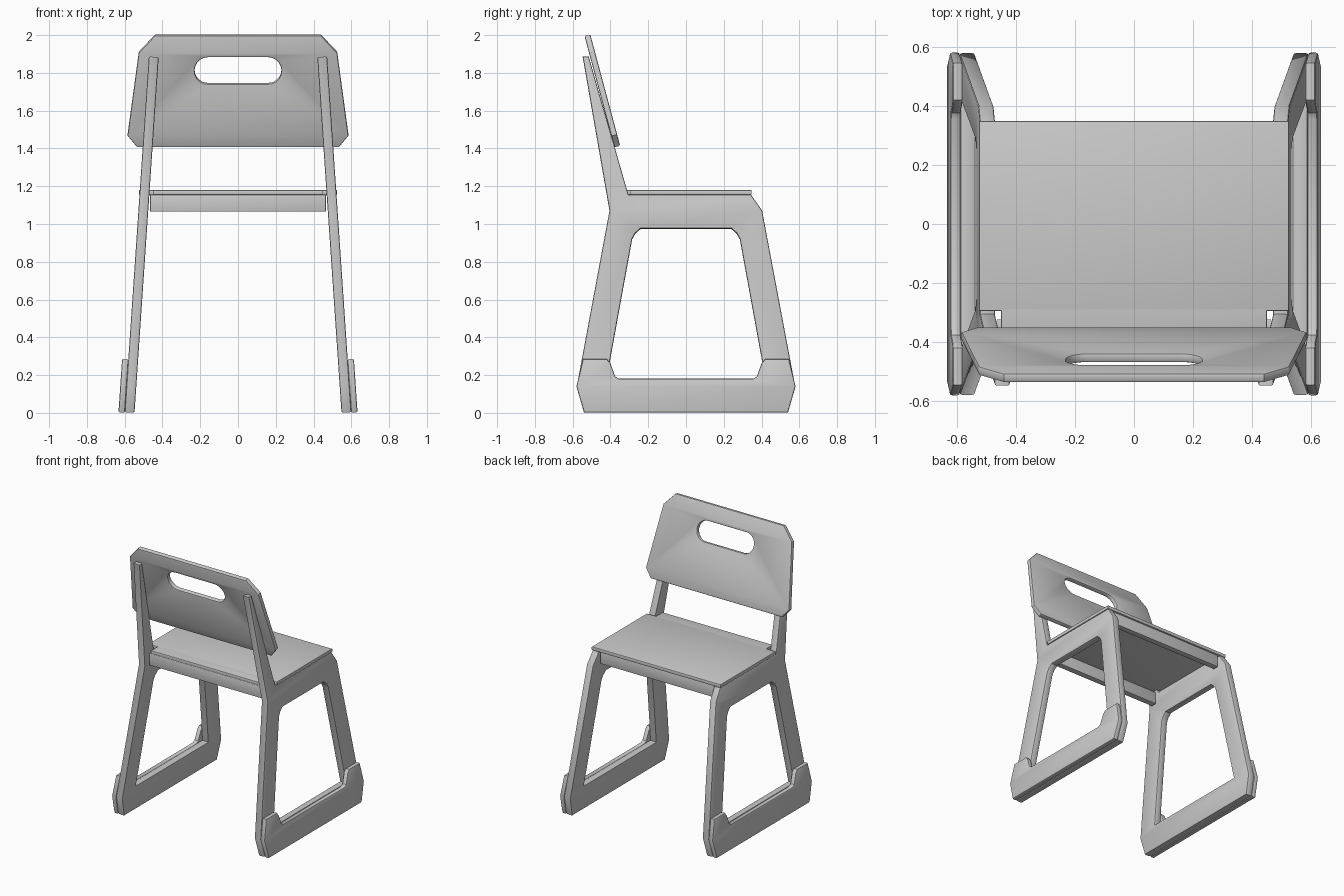
import bpy, bmesh, math
from mathutils import Matrix, Vector

old = bpy.data.objects.get("Cube")
if old:
    bpy.data.objects.remove(old, do_unlink=True)

mat = bpy.data.materials.new("plain grey")
mat.use_nodes = True
grey = (0.6, 0.6, 0.6, 1)
mat.diffuse_color = grey
mat.node_tree.nodes["Principled BSDF"].inputs["Base Color"].default_value = grey


def panel(name, loops, thickness, u, v, origin, bevel=0.008):
    """Sheet cut from outline loops in the (u, v) plane, with eased edges."""
    curve = bpy.data.curves.new(name, 'CURVE')
    curve.dimensions = '2D'
    curve.fill_mode = 'BOTH'
    curve.extrude = thickness / 2 - bevel
    curve.bevel_depth = bevel
    curve.bevel_resolution = 1
    curve.offset = -bevel
    for loop in loops:
        spline = curve.splines.new('POLY')
        spline.points.add(len(loop) - 1)
        for point, (a, b) in zip(spline.points, loop):
            point.co = (a, b, 0, 1)
        spline.use_cyclic_u = True
    obj = bpy.data.objects.new(name, curve)
    bpy.context.collection.objects.link(obj)
    bpy.ops.object.select_all(action='DESELECT')
    obj.select_set(True)
    bpy.context.view_layer.objects.active = obj
    bpy.ops.object.convert(target='MESH')
    obj = bpy.context.object
    obj.name = name
    # place the sheet in its plane
    u, v = Vector(u), Vector(v)
    w = u.cross(v).normalized()
    mesh = obj.data
    mesh.transform(Matrix.Translation(origin) @ Matrix((u, v, w)).transposed().to_4x4())
    bm = bmesh.new()
    bm.from_mesh(mesh)
    bmesh.ops.remove_doubles(bm, verts=bm.verts, dist=0.0002)
    bmesh.ops.recalc_face_normals(bm, faces=bm.faces)
    bm.to_mesh(mesh)
    bm.free()
    mesh.materials.clear()
    mesh.materials.append(mat)
    bpy.ops.object.shade_smooth_by_angle(angle=math.radians(30))
    return obj


def mirrored(half):
    """Complete a symmetric outline from its positive half."""
    return half + [(-a, b) for a, b in reversed(half)]


# Side frames with tapering back posts, and runner plates on their outside
frame = [(-0.54, 0.002), (0.54, 0.002), (0.578, 0.14), (0.403, 1.07), (0.345, 1.153),
         (-0.305, 1.153), (-0.515, 1.885), (-0.547, 1.885), (-0.405, 1.07), (-0.578, 0.14)]
opening = mirrored([(0.42, 0.18), (0.285, 0.92), (0.268, 0.95), (0.24, 0.975)])
runner = mirrored([(0.54, 0.002), (0.58, 0.14), (0.545, 0.285), (0.42, 0.285),
                   (0.4, 0.262), (0.375, 0.192), (0.355, 0.18)])
for side, label in ((1, "left"), (-1, "right")):
    lean = (-0.068 * side, 0, 1)
    panel(label + "_side_frame", [frame, opening], 0.052, (0, 1, 0), lean, (0.574 * side, 0, 0))
    panel(label + "_runner_plate", [runner], 0.034, (0, 1, 0), lean, (0.616 * side, 0, 0))

# Seat board, notched around the posts
seat = mirrored([(0.525, 0.348), (0.525, -0.295), (0.45, -0.295), (0.45, -0.37)])
panel("seat", [seat], 0.026, (1, 0, 0), (0, 1, 0), (0, 0, 1.167), 0.005)

# Aprons under the seat
apron = mirrored([(0.465, 1.065), (0.465, 1.155)])
for label, y in (("front_apron", -0.345), ("back_apron", 0.315)):
    panel(label, [apron], 0.045, (1, 0, 0), (0, 0, 1), (0, y, 0), 0.005)

# Reclined backrest with a rounded hand slot
back = mirrored([(0.44, 0.59), (0.525, 0.5), (0.585, 0.06), (0.535, 0)])
slot = mirrored([(0.16 + 0.07 * math.cos(t), 0.405 + 0.07 * math.sin(t))
                 for t in (math.radians(-90 + 18 * i) for i in range(11))])
panel("backrest", [back, slot], 0.032, (1, 0, 0), (0, -0.268, 1), (0, -0.364, 1.41))
